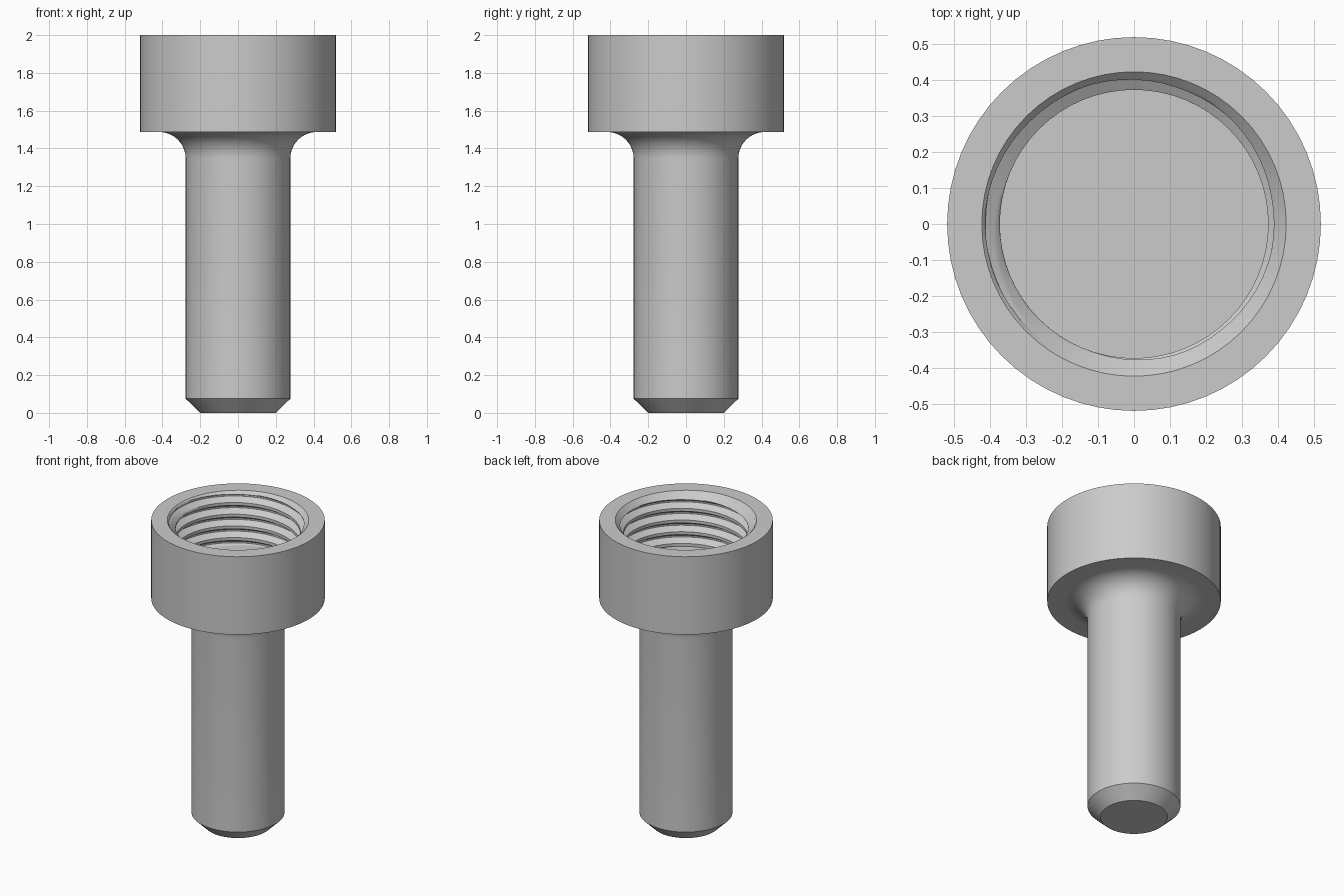
import bpy, bmesh, math

TOP, FLOOR = 2.0, 1.65
SHAFT_R, HEAD_R, MOUTH_R = 0.277, 0.518, 0.422
CREST_R, ROOT_R, PITCH = 0.372, 0.412, 0.077
SIDES = 64

if "Cube" in bpy.data.objects:
    bpy.data.objects.remove(bpy.data.objects["Cube"])

steel = bpy.data.materials.new("grey steel")
steel.use_nodes = True
steel.diffuse_color = (0.6, 0.6, 0.6, 1)
steel.node_tree.nodes["Principled BSDF"].inputs["Base Color"].default_value = (0.6, 0.6, 0.6, 1)


def finish(bm, name):
    """Weld the mesh, give it the material and smooth its round surfaces."""
    bmesh.ops.remove_doubles(bm, verts=bm.verts, dist=0.0002)
    mesh = bpy.data.meshes.new(name)
    bm.to_mesh(mesh)
    bm.free()
    mesh.materials.append(steel)
    obj = bpy.data.objects.new(name, mesh)
    bpy.context.collection.objects.link(obj)
    bpy.ops.object.select_all(action='DESELECT')
    obj.select_set(True)
    bpy.context.view_layer.objects.active = obj
    bpy.ops.object.shade_smooth_by_angle(angle=math.radians(28))
    return obj


def sweep(bm, rows, point):
    """Skin a grid of points; point(row, angle) gives radius and height."""
    grid = []
    for i in range(SIDES + 1):
        a = math.tau * i / SIDES
        ring = []
        for row in rows:
            r, z = point(row, a)
            ring.append(bm.verts.new((r * math.cos(a), r * math.sin(a), z)))
        grid.append(ring)
    for left, right in zip(grid, grid[1:]):
        for j in range(len(rows) - 1):
            bm.faces.new((left[j], right[j], right[j + 1], left[j + 1]))


# Shank with chamfered tip, fillet under the head, head wall and rim
fillet = 0.14
head_z = 1.487
profile = [(0.2, 0), (SHAFT_R, 0.075)]
for k in range(11):
    t = math.pi / 2 * k / 10
    profile.append((SHAFT_R + fillet * (1 - math.cos(t)),
                    head_z - fillet * (1 - math.sin(t))))
profile += [(HEAD_R, head_z), (HEAD_R, TOP), (MOUTH_R, TOP)]

bm = bmesh.new()
sweep(bm, profile, lambda p, a: p)
bmesh.ops.remove_doubles(bm, verts=bm.verts, dist=0.0002)
tip = sorted((v for v in bm.verts if v.co.z < 0.001),
             key=lambda v: -math.atan2(v.co.y, v.co.x))
bm.faces.new(tip)
finish(bm, "shank_and_head")

# Threaded socket: a right-handed helix opened out by the mouth chamfer
steps = 16
turns = int((TOP - FLOOR) / PITCH) + 3
rows = [k / steps for k in range(turns * steps + 1)]


def thread_radius(phase):
    """Flat crest, sloped flanks and narrow flat root."""
    d = abs((phase % 1) - 0.5) * 2          # 0 at crest, 1 at root
    f = min(1, max(0, (d - 0.25) / 0.625))
    return CREST_R + (ROOT_R - CREST_R) * f


def thread_point(row, angle):
    # The offset places the crests at the right heights around the wall
    z = TOP - 0.094 + PITCH * (row - turns + 1.5 + angle / math.tau)
    z = min(TOP, max(FLOOR, z))
    return max(thread_radius(row), MOUTH_R - (TOP - z)), z


bm = bmesh.new()
sweep(bm, rows, thread_point)
bmesh.ops.reverse_faces(bm, faces=bm.faces)
bmesh.ops.dissolve_degenerate(bm, edges=bm.edges, dist=0.0002)
finish(bm, "socket_thread")

# Flat bottom of the socket
bm = bmesh.new()
bmesh.ops.create_circle(bm, cap_ends=True, segments=SIDES, radius=ROOT_R)
bmesh.ops.translate(bm, verts=bm.verts, vec=(0, 0, FLOOR))
finish(bm, "socket_floor")
